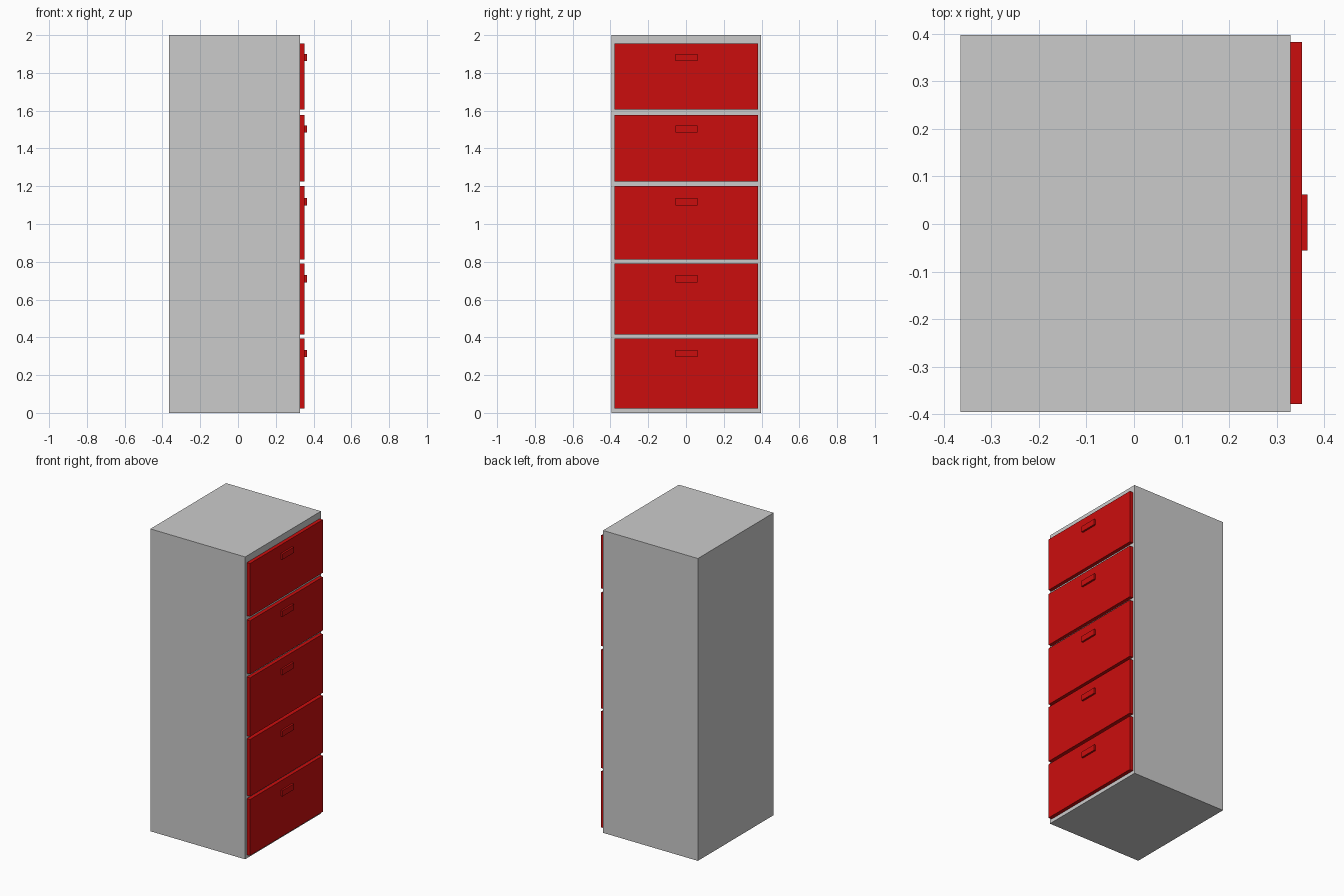
import bpy

if "Cube" in bpy.data.objects:
    bpy.data.objects.remove(bpy.data.objects["Cube"])

red = bpy.data.materials.new("red_paint")
red.diffuse_color = (0.6, 0.004, 0.004, 1)
red.use_nodes = True
red.node_tree.nodes["Principled BSDF"].inputs["Base Color"].default_value = red.diffuse_color


def box(name, x, y, z, mat=None):
    """Box from (min, max) ranges on each axis."""
    bpy.ops.mesh.primitive_cube_add(size=1, location=[(a + b) / 2 for a, b in (x, y, z)])
    ob = bpy.context.object
    ob.name = name
    ob.scale = [b - a for a, b in (x, y, z)]
    bpy.ops.object.transform_apply(location=False, rotation=False, scale=True)
    if mat:
        ob.data.materials.append(mat)
    return ob


# cabinet body
box("cabinet_body", (-0.365, 0.329), (-0.395, 0.397), (0, 2))

# drawer fronts with their pulls: (bottom, top, pull centre)
drawers = [
    (0.024, 0.395, 0.315),
    (0.416, 0.792, 0.710),
    (0.811, 1.200, 1.118),
    (1.224, 1.577, 1.503),
    (1.605, 1.956, 1.881),
]
for i, (low, high, pull) in enumerate(drawers, 1):
    box(f"drawer_front_{i}", (0.329, 0.353), (-0.378, 0.382), (low, high), red)
    box(f"drawer_pull_{i}", (0.352, 0.365), (-0.056, 0.062), (pull - 0.019, pull + 0.019), red)
